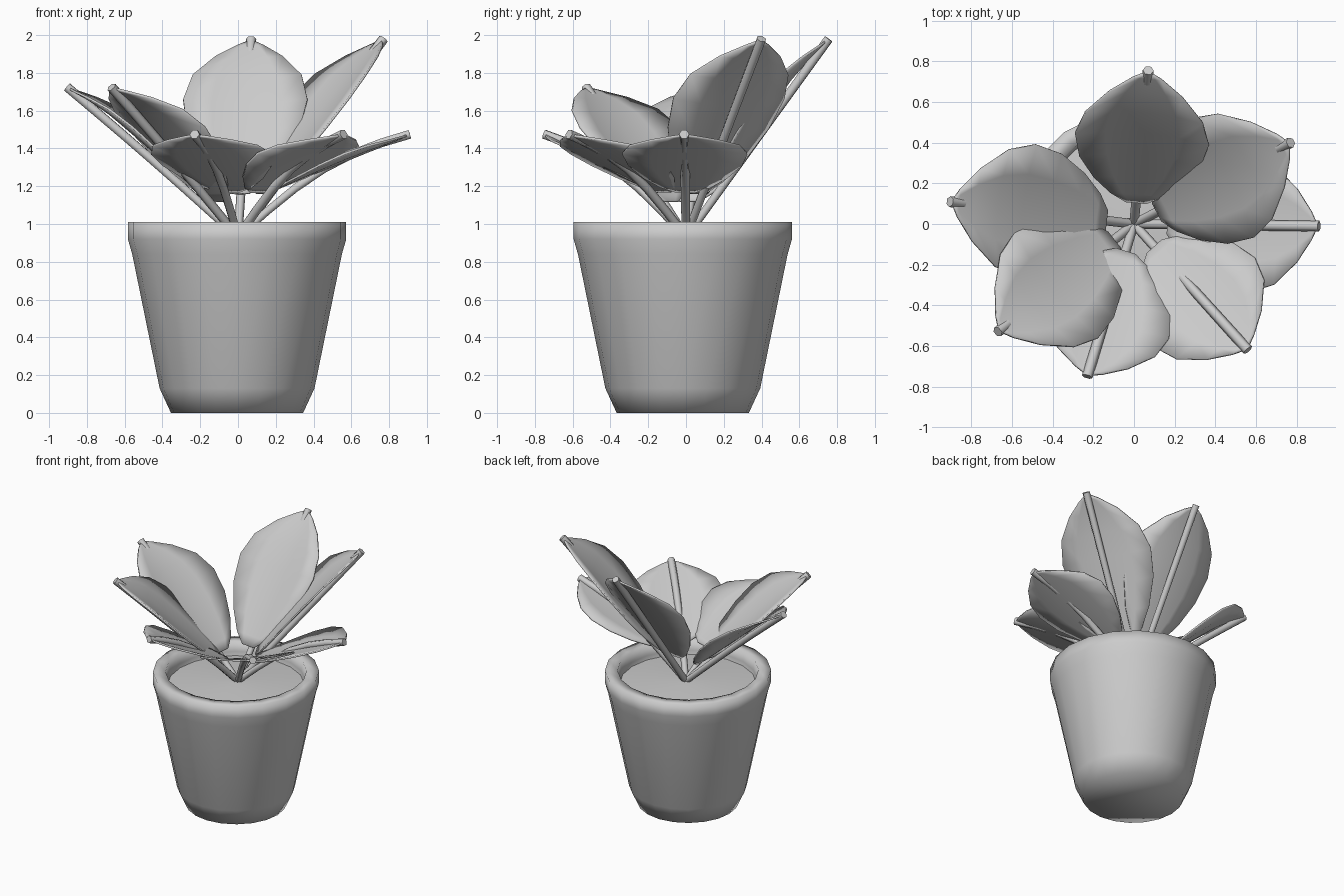
import bpy, bmesh
from math import sin, cos, pi
from mathutils import Vector

cube = bpy.data.objects.get("Cube")
if cube:
    bpy.data.objects.remove(cube)

grey = bpy.data.materials.new("plain grey")
grey.use_nodes = True
grey.diffuse_color = (0.6, 0.6, 0.6, 1)
grey.node_tree.nodes["Principled BSDF"].inputs["Base Color"].default_value = (0.6, 0.6, 0.6, 1)


def finish(bm, name):
    bmesh.ops.recalc_face_normals(bm, faces=bm.faces)
    for f in bm.faces:
        f.smooth = True
    mesh = bpy.data.meshes.new(name)
    bm.to_mesh(mesh)
    bm.free()
    mesh.materials.append(grey)
    obj = bpy.data.objects.new(name, mesh)
    bpy.context.collection.objects.link(obj)
    return obj


def bridge(bm, a, b, closed=True):
    n = len(a)
    for i in range(n if closed else n - 1):
        j = (i + 1) % n
        bm.faces.new((a[i], a[j], b[j], b[i]))


def lathe(name, profile, sides=20, cap_start=False, cap_end=False):
    bm = bmesh.new()
    rings = [[bm.verts.new((r * cos(2 * pi * i / sides), r * sin(2 * pi * i / sides), z))
              for i in range(sides)] for r, z in profile]
    for a, b in zip(rings, rings[1:]):
        bridge(bm, a, b)
    if cap_start:
        bm.faces.new(rings[0])
    if cap_end:
        bm.faces.new(rings[-1])
    obj = finish(bm, name)
    obj.location = (-0.005, -0.017, 0)


# Pot with rounded rim, and a low mound of soil inside
lathe("pot", [(0.35, 0), (0.41, 0.13), (0.555, 0.84), (0.578, 0.92), (0.578, 1.01),
              (0.49, 1.01), (0.48, 0.94), (0.46, 0.8)], cap_start=True, cap_end=True)
lathe("soil", [(0.475, 0.91), (0.3, 0.925), (0.12, 0.935), (0.02, 0.94)], cap_end=True)


# Stem: a tube along an arched path, slightly wider at the tip
def stem(name, path, sides=6):
    bm = bmesh.new()
    rings = []
    for k, p in enumerate(path):
        d = (path[min(k + 1, len(path) - 1)] - path[max(k - 1, 0)]).normalized()
        u = d.cross(Vector((0, 0, 1))).normalized()
        v = u.cross(d)
        radius = 0.023 + 0.004 * k / (len(path) - 1)
        rings.append([bm.verts.new(p + radius * (u * cos(2 * pi * i / sides)
                                                 + v * sin(2 * pi * i / sides)))
                      for i in range(sides)])
    for a, b in zip(rings, rings[1:]):
        bridge(bm, a, b)
    bm.faces.new(rings[0])
    bm.faces.new(rings[-1])
    obj = finish(bm, name)
    bpy.context.view_layer.objects.active = obj
    obj.select_set(True)
    bpy.ops.object.shade_smooth_by_angle(angle=1.1)
    obj.select_set(False)


# Blade: a cupped oval resting above the stem, from its base to the stem tip
OUTLINE = [(0, 0.05), (0.07, 0.13), (0.2, 0.22), (0.38, 0.3), (0.56, 0.33),
           (0.72, 0.29), (0.86, 0.18), (0.95, 0.07), (0.98, 0.02)]


def blade(name, base, tip, cup, lift):
    bm = bmesh.new()
    axis = tip - base
    side = axis.cross(Vector((0, 0, 1))).normalized()
    up = side.cross(axis).normalized()
    rows = []
    for t, w in OUTLINE:
        rise = lift * min(1, 5 * (1 - t))
        rows.append([bm.verts.new(base + axis * t + side * (w * s)
                                  + up * (cup * (w / 0.33) ** 2 * s * s + rise))
                     for s in (-1, -0.55, 0, 0.55, 1)])
    for a, b in zip(rows, rows[1:]):
        bridge(bm, a, b, closed=False)
    obj = finish(bm, name)
    mod = obj.modifiers.new("thickness", 'SOLIDIFY')
    mod.thickness = 0.012
    mod.offset = 0


# Leaf name: tip position, stem arch, height of blade base, blade cup, blade lift
LEAVES = {
    "back": ((0.07, 0.755, 1.98), 0.0, 1.14, 0.05, 0.035),
    "back_left": ((0.77, 0.40, 1.98), 0.0, 1.14, 0.05, 0.035),
    "left": ((0.91, -0.01, 1.475), 0.09, 1.17, 0.035, 0.0),
    "front_left": ((0.56, -0.62, 1.475), 0.09, 1.17, 0.035, 0.0),
    "front": ((-0.23, -0.75, 1.475), 0.09, 1.17, 0.035, 0.0),
    "front_right": ((-0.67, -0.53, 1.725), 0.01, 1.09, 0.05, 0.04),
    "right": ((-0.905, 0.11, 1.725), 0.01, 1.09, 0.05, 0.04),
}
root = Vector((0, 0, 0.93))
for name, (tip, arch, base_z, cup, lift) in LEAVES.items():
    tip = Vector(tip)
    path = [root.lerp(tip, k / 6) + Vector((0, 0, arch * sin(pi * k / 6))) for k in range(7)]
    stem(name + "_stem", path)
    base = root.lerp(tip, 0.18)
    base.z = base_z
    blade(name + "_leaf", base, tip, cup, lift)
